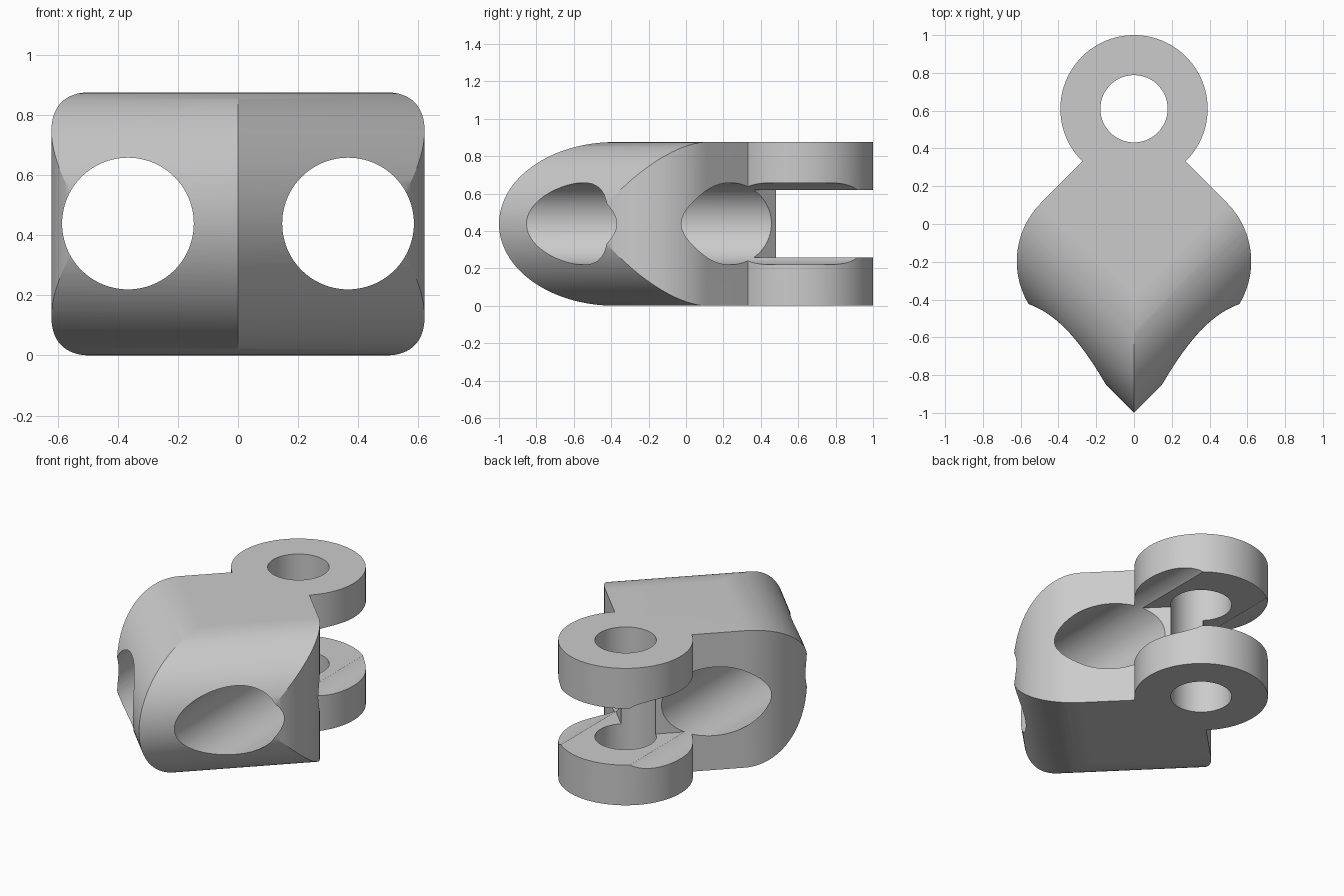
import bpy, bmesh
from math import sin, cos, pi, radians, sqrt
from mathutils import Vector

if "Cube" in bpy.data.objects:
    bpy.data.objects.remove(bpy.data.objects["Cube"], do_unlink=True)

HEIGHT = 0.875
R = HEIGHT / 2                    # rounding radius of the body
LOBE = Vector((0.183, -0.198))    # centre of the rounded side lobe
PIN_Y = 0.61                      # hinge centre

grey = bpy.data.materials.new("plain grey")
grey.use_nodes = True
grey.diffuse_color = (0.6, 0.6, 0.6, 1)
grey.node_tree.nodes["Principled BSDF"].inputs["Base Color"].default_value = (0.6, 0.6, 0.6, 1)


def loft(name, sections):
    """Closed solid through matching loops of points."""
    bm = bmesh.new()
    loops = [[bm.verts.new(p) for p in s] for s in sections]
    n = len(loops[0])
    for a, b in zip(loops, loops[1:]):
        for i in range(n):
            j = (i + 1) % n
            bm.faces.new((a[i], a[j], b[j], b[i]))
    bm.faces.new(loops[0])
    bm.faces.new(loops[-1])
    bmesh.ops.recalc_face_normals(bm, faces=bm.faces)
    mesh = bpy.data.meshes.new(name)
    bm.to_mesh(mesh)
    bm.free()
    mesh.materials.append(grey)
    obj = bpy.data.objects.new(name, mesh)
    bpy.context.collection.objects.link(obj)
    return obj


def prism(name, outline, z0, z1):
    return loft(name, [[(x, y, z) for x, y in outline] for z in (z0, z1)])


def circle(cx, cy, r, n=96):
    return [(cx + r * cos(2 * pi * i / n), cy + r * sin(2 * pi * i / n)) for i in range(n)]


def combine(target, tool, operation):
    mod = target.modifiers.new("cut", 'BOOLEAN')
    mod.operation = operation
    mod.solver = 'EXACT'
    mod.object = tool
    bpy.context.view_layer.objects.active = target
    bpy.ops.object.modifier_apply(modifier=mod.name)
    bpy.data.objects.remove(tool, do_unlink=True)


# Body plan: two round lobes tapering to the hinge
arc = [LOBE + R * Vector((cos(a), sin(a)))
       for a in (radians(-45 + 90 * i / 48) for i in range(49))]
back = (0, LOBE.x + LOBE.y + R * sqrt(2))
right = [(arc[0].x, -2)] + [tuple(p) for p in arc]
outline = right + [back] + [(-x, y) for x, y in reversed(right)]
body = prism("hinge_block", outline, -0.2, 1.1)

# Hinge ears, split by a slot
ears = prism("ears", circle(0, PIN_Y, 0.39), -0.1, 1.0)
slot = prism("slot", [(-1, 0), (1, 0), (1, 2), (-1, 2)], 0.257, 0.618)
combine(ears, slot, 'DIFFERENCE')
combine(body, ears, 'UNION')

# Half-round front, mitred at the centre line
axis = (LOBE.x - LOBE.y) / sqrt(2)
profile = [(axis + R * cos(a), R + R * sin(a))
           for a in (radians(-90 + 180 * i / 64) for i in range(65))]
profile += [(-3, HEIGHT), (-3, 0)]
nose = loft("nose", [[(x, abs(x) - d * sqrt(2), z) for d, z in profile] for x in (-2, 0, 2)])
combine(body, nose, 'INTERSECT')

# Pin hole and the two long bores
combine(body, prism("pin_hole", circle(0, PIN_Y, 0.178), -1, 2), 'DIFFERENCE')
for side in (-1, 1):
    ring = circle(side * 0.366, R + 0.001, 0.219)
    bore = loft("bore", [[(x, y, z) for x, z in ring] for y in (-2, 2)])
    combine(body, bore, 'DIFFERENCE')

bpy.ops.object.select_all(action='DESELECT')
body.select_set(True)
bpy.context.view_layer.objects.active = body
bpy.ops.object.shade_smooth_by_angle(angle=radians(25))
